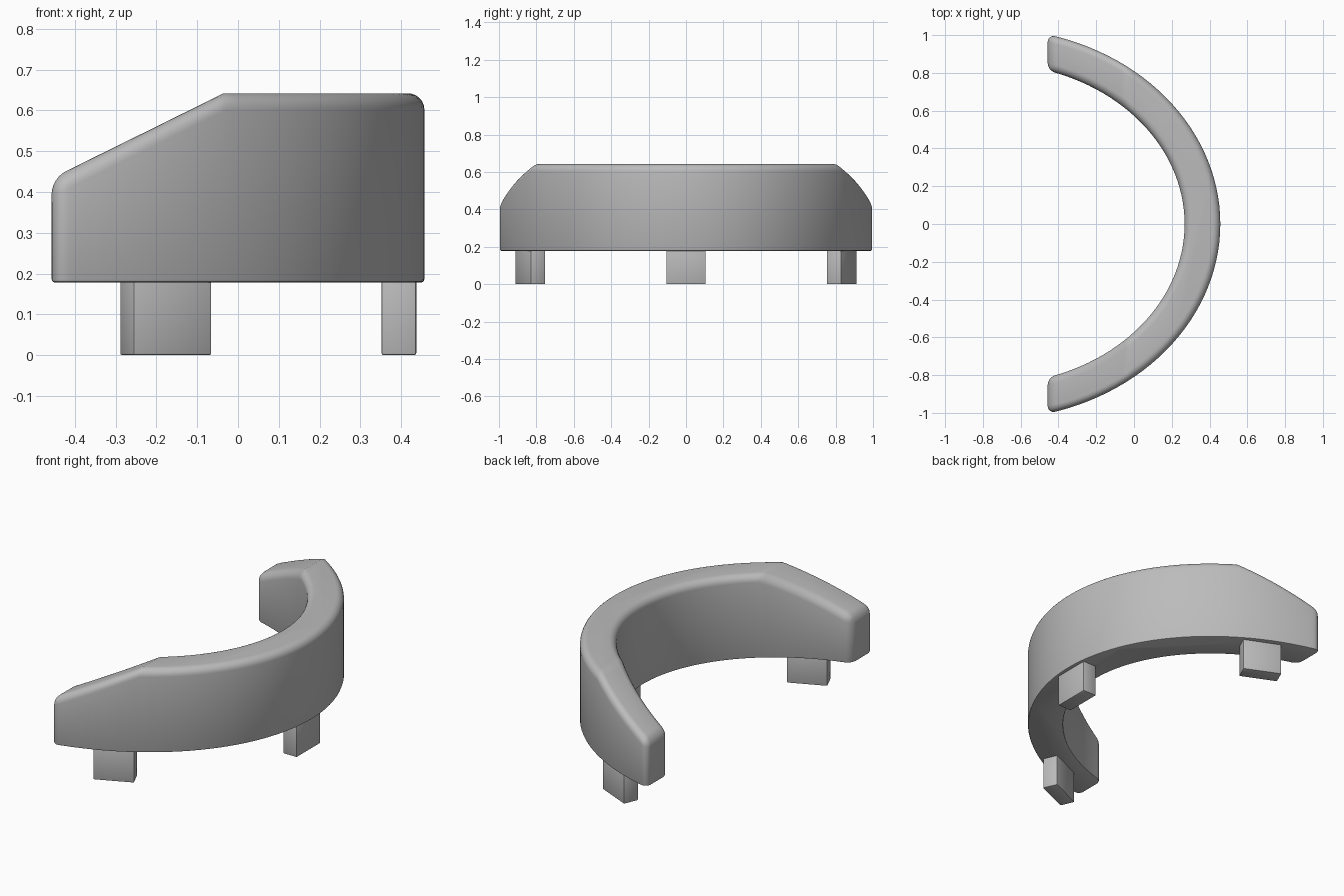
import bpy, bmesh
from math import acos, cos, sin, radians
from mathutils import Vector, Matrix

old = bpy.data.objects.get("Cube")
if old:
    bpy.data.objects.remove(old, do_unlink=True)

grey = bpy.data.materials.new("plain grey")
grey.use_nodes = True
colour = (0.5, 0.5, 0.5, 1)
grey.diffuse_color = colour
grey.node_tree.nodes["Principled BSDF"].inputs["Base Color"].default_value = colour

CENTRE, TIP = -0.755, -0.457      # arc centre and tip plane on x
BASE, TOP = 0.178, 0.642


def finish(bm, name):
    bmesh.ops.recalc_face_normals(bm, faces=bm.faces)
    mesh = bpy.data.meshes.new(name)
    bm.to_mesh(mesh)
    bm.free()
    mesh.materials.append(grey)
    obj = bpy.data.objects.new(name, mesh)
    bpy.context.collection.objects.link(obj)
    bpy.ops.object.select_all(action="DESELECT")
    obj.select_set(True)
    bpy.context.view_layer.objects.active = obj
    bpy.ops.object.shade_smooth_by_angle(angle=radians(30))
    return obj


def arc(a, b, count=56):
    end = acos((TIP - CENTRE) / a)
    steps = [end * (2 * i / count - 1) for i in range(count + 1)]
    return [(CENTRE + a * cos(t), b * sin(t), BASE) for t in steps]


# Curved body: crescent plan pulled upward
bm = bmesh.new()
plan = arc(1.212, 1.035) + arc(1.023, 0.849)[::-1]
floor = bm.faces.new([bm.verts.new(p) for p in plan])
raised = bmesh.ops.extrude_face_region(bm, geom=[floor], use_keep_orig=True)["geom"]
bmesh.ops.translate(bm, vec=(0, 0, TOP - BASE),
                    verts=[g for g in raised if isinstance(g, bmesh.types.BMVert)])

# Sloping tops on both arms
bmesh.ops.bisect_plane(bm, geom=bm.verts[:] + bm.edges[:] + bm.faces[:],
                       plane_co=(-0.035, 0, TOP), plane_no=Vector((-0.494, 0, 1)),
                       clear_outer=True)
bmesh.ops.holes_fill(bm, edges=[e for e in bm.edges if e.is_boundary], sides=0)
bmesh.ops.recalc_face_normals(bm, faces=bm.faces)


def sharp_edges(bottom):
    return [e for e in bm.edges if len(e.link_faces) == 2
            and e.calc_face_angle() > radians(40)
            and any(f.normal.z < -0.9 for f in e.link_faces) == bottom]


# Large round on the top and tips, small one underneath
bmesh.ops.bevel(bm, geom=sharp_edges(False), offset=0.045, segments=6,
                profile=0.5, affect="EDGES", clamp_overlap=True)
bm.normal_update()
bmesh.ops.bevel(bm, geom=sharp_edges(True), offset=0.008, segments=2,
                profile=0.5, affect="EDGES", clamp_overlap=True)
finish(bm, "curved_body")

# Three block feet turned to follow the arc
feet = {"middle_foot": (0.3945, 0, 0), "left_foot": (-0.177, 0.833, 66),
        "right_foot": (-0.177, -0.833, -66)}
for name, (x, y, turn) in feet.items():
    bm = bmesh.new()
    bmesh.ops.create_cube(bm, size=1)
    bmesh.ops.scale(bm, vec=(0.085, 0.21, 0.2), verts=bm.verts)
    bmesh.ops.bevel(bm, geom=bm.edges[:], offset=0.005, segments=2,
                    profile=0.5, affect="EDGES")
    bm.transform(Matrix.Translation((x, y, 0.103)) @ Matrix.Rotation(radians(turn), 4, "Z"))
    bmesh.ops.translate(bm, vec=(0, 0, -0.003), verts=bm.verts)
    finish(bm, name)
